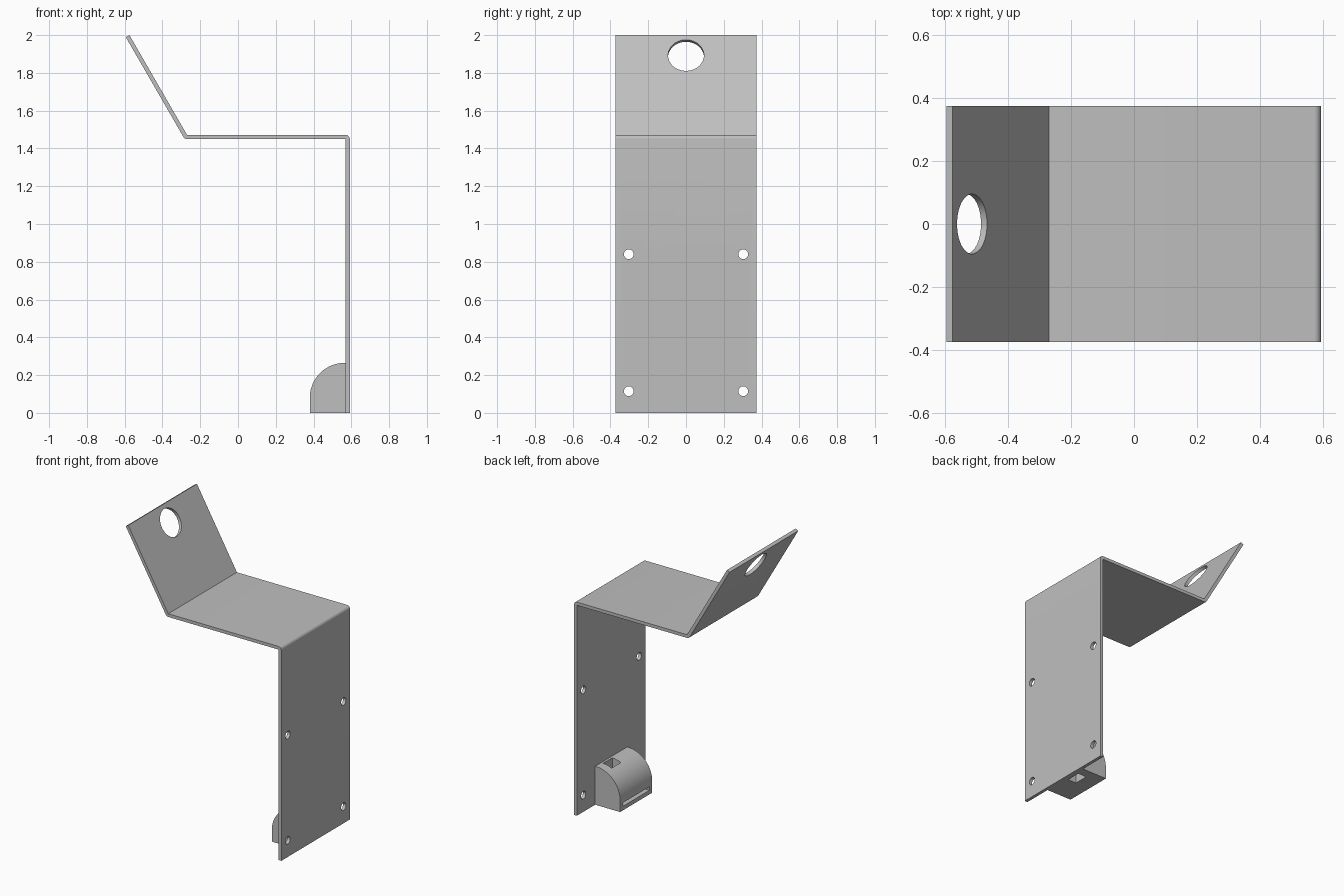
import bpy, bmesh, math
from mathutils import Vector

if "Cube" in bpy.data.objects:
    bpy.data.objects.remove(bpy.data.objects["Cube"])

grey = bpy.data.materials.new("plain grey")
grey.diffuse_color = (0.52, 0.52, 0.52, 1)
grey.use_nodes = True
grey.node_tree.nodes["Principled BSDF"].inputs["Base Color"].default_value = grey.diffuse_color


def extrude_profile(name, points, half_width):
    """Solid made from an x-z outline, extruded symmetrically along y."""
    bm = bmesh.new()
    face = bm.faces.new([bm.verts.new((x, -half_width, z)) for x, z in points])
    ext = bmesh.ops.extrude_face_region(bm, geom=[face])
    verts = [v for v in ext["geom"] if isinstance(v, bmesh.types.BMVert)]
    bmesh.ops.translate(bm, vec=(0, 2 * half_width, 0), verts=verts)
    bmesh.ops.recalc_face_normals(bm, faces=bm.faces)
    mesh = bpy.data.meshes.new(name)
    bm.to_mesh(mesh)
    bm.free()
    obj = bpy.data.objects.new(name, mesh)
    bpy.context.collection.objects.link(obj)
    mesh.materials.append(grey)
    return obj


def arc(cx, cz, r, start, end, steps):
    angles = [math.radians(start + (end - start) * i / steps) for i in range(steps + 1)]
    return [(cx + r * math.cos(a), cz + r * math.sin(a)) for a in angles]


def cylinder(loc, axis, radius, sides):
    bpy.ops.mesh.primitive_cylinder_add(vertices=sides, radius=radius, depth=0.12, location=loc)
    obj = bpy.context.object
    obj.rotation_euler = Vector(axis).to_track_quat("Z", "Y").to_euler()
    return obj


def box(x0, x1, y0, y1, z0, z1):
    bpy.ops.mesh.primitive_cube_add(size=1, location=((x0 + x1) / 2, (y0 + y1) / 2, (z0 + z1) / 2))
    obj = bpy.context.object
    obj.scale = (x1 - x0, y1 - y0, z1 - z0)
    return obj


def cut(target, cutters):
    """Subtract the cutters, then smooth only the curved surfaces."""
    bpy.context.view_layer.update()
    for cutter in cutters:
        cutter.data.materials.append(grey)
        mod = target.modifiers.new("cut", "BOOLEAN")
        mod.operation, mod.solver, mod.object = "DIFFERENCE", "EXACT", cutter
        bpy.ops.object.select_all(action="DESELECT")
        target.select_set(True)
        bpy.context.view_layer.objects.active = target
        bpy.ops.object.modifier_apply(modifier=mod.name)
        bpy.data.objects.remove(cutter)
    bpy.ops.object.shade_smooth_by_angle(angle=math.radians(30))


# Bent sheet: back plate, shelf and tilted flap in one outline
t = 0.022
outer, top = 0.592, 1.472
slope = math.radians(120)
along = Vector((math.cos(slope), math.sin(slope)))
under = Vector((-math.sin(slope), math.cos(slope))) * t
bend = Vector((-0.27, top))
tip = bend + along * ((2.0 - top) / along.y)
outline = [(outer, 0)]
outline += arc(outer - t, top - t, t, 0, 90, 6)
outline += [tuple(bend), tuple(tip), tuple(tip + under)]
outline += arc(bend.x, bend.y, t, 210, 270, 4)
outline += [(outer - t, top - t), (outer - t, 0)]
bracket = extrude_profile("bent_bracket", outline, 0.374)

# Large hole in the flap, four screw holes in the back plate
hole_z = 1.893
hole = bend + along * ((hole_z - top) / along.y) + under / 2
holes = [cylinder((hole.x, 0, hole.y), (under.x, 0, under.y), 0.095, 48)]
holes += [cylinder((outer - t / 2, y, z), (1, 0, 0), 0.026, 24)
          for y in (-0.303, 0.303) for z in (0.115, 0.84)]
cut(bracket, holes)

# Quarter-round foot block with an upright pocket and a front slot
front, back, height, r = 0.38, outer - t, 0.265, 0.185
foot = extrude_profile(
    "foot_block",
    [(back, 0), (back, height)] + arc(front + r, height - r, r, 90, 180, 20) + [(front, 0)],
    0.175)
cut(foot, [box(0.49, 0.555, 0.01, 0.11, -0.1, 0.4),
           box(0.3, 0.46, -0.145, 0.145, 0.028, 0.052)])
